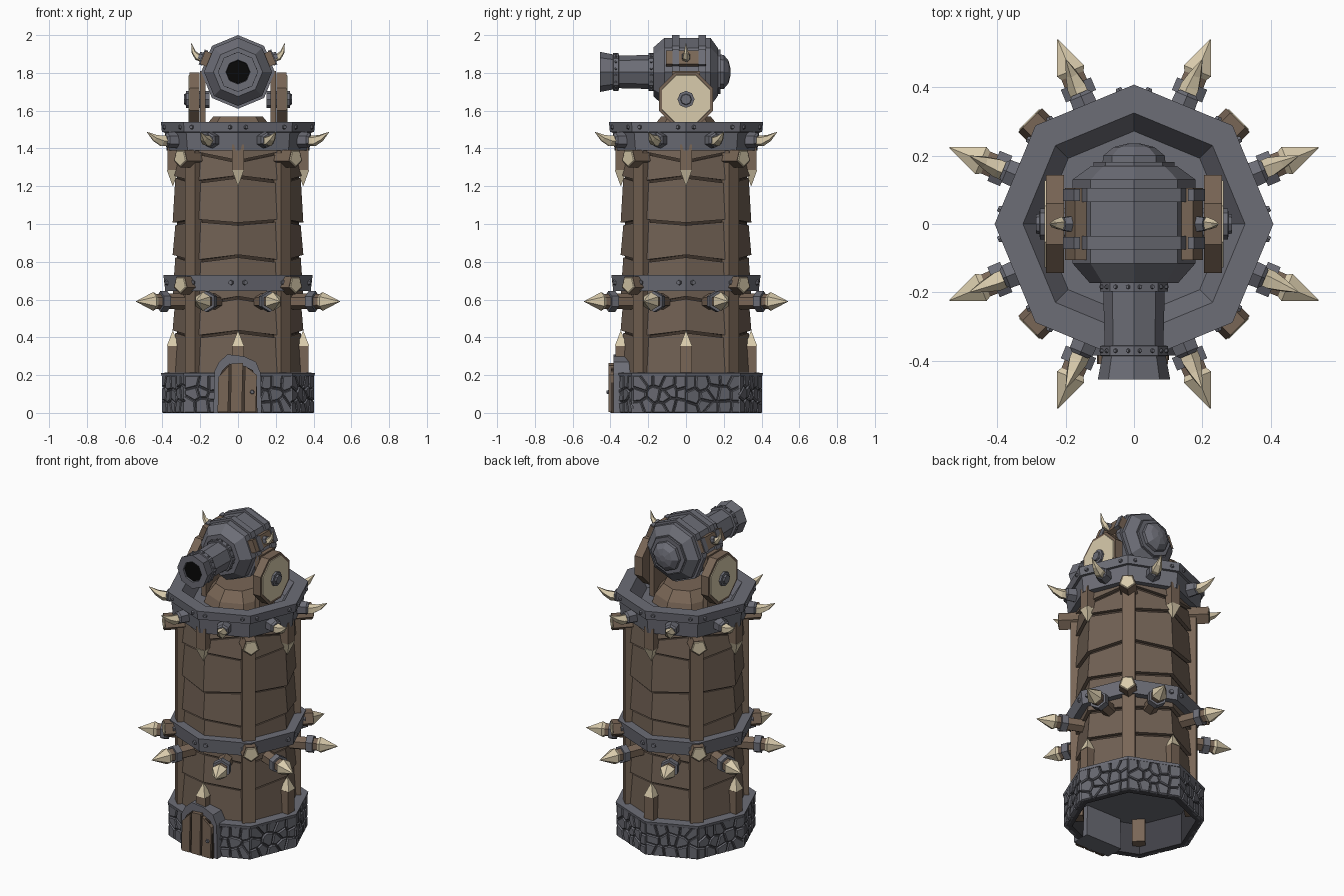
import bpy, bmesh, math, random
from mathutils import Matrix, Vector

if "Cube" in bpy.data.objects:
    bpy.data.objects.remove(bpy.data.objects["Cube"])

random.seed(4)
T, R = Matrix.Translation, Matrix.Rotation
rad, pi = math.radians, math.pi
I = Matrix.Identity(4)
C8 = math.cos(pi / 8)


def colour(name, r, g, b):
    m = bpy.data.materials.new(name)
    lin = [((c / 255 + 0.055) / 1.055) ** 2.4 for c in (r, g, b)]
    m.diffuse_color = (*lin, 1)
    m.use_nodes = True
    m.node_tree.nodes["Principled BSDF"].inputs["Base Color"].default_value = m.diffuse_color
    return m


iron = colour("iron grey", 108, 109, 118)
stone = colour("stone grey", 104, 105, 113)
mortar = colour("dark mortar", 66, 66, 72)
plank = colour("plank brown", 113, 97, 84)
wood = colour("post brown", 121, 102, 86)
seam = colour("dark seam brown", 66, 55, 47)
bone = colour("bone", 217, 203, 172)
black = colour("black", 8, 8, 8)

parts = {}


def add(name, mat, verts, faces, M=I):
    vs, fs, ms = parts.setdefault(name, ([], [], []))
    o = len(vs)
    vs.extend(M @ Vector(v) for v in verts)
    fs.extend([i + o for i in f] for f in faces)
    ms.extend([mat] * len(faces))


def rings(name, mat, loops, M=I, closed=False):
    """Skin between equal-length loops, capped unless closed into a torus."""
    n, k = len(loops[0]), len(loops)
    verts = [p for l in loops for p in l]
    fs = [(a * n + i, a * n + (i + 1) % n, (a + 1) % k * n + (i + 1) % n, (a + 1) % k * n + i)
          for a in range(k if closed else k - 1) for i in range(n)]
    if not closed:
        fs += [list(range(n))[::-1], [(k - 1) * n + i for i in range(n)]]
    add(name, mat, verts, fs, M)


def lathe(name, mat, profile, n=8, M=I, closed=False, rot=0):
    rings(name, mat, [[(r * math.cos(2 * pi * i / n + rot), r * math.sin(2 * pi * i / n + rot), z)
                       for i in range(n)] for r, z in profile], M, closed)


def box(name, mat, size, c, M=I):
    x, y, z = (s / 2 for s in size)
    q = [(-x, -y), (x, -y), (x, y), (-x, y)]
    rings(name, mat, [[(c[0] + a, c[1] + b, c[2] + d) for a, b in q] for d in (-z, z)], M)


def horn(name, mat, pts, M=I, n=5):
    """Bent spike in the xz plane from (x, z, radius) points."""
    loops = []
    for i, (x, z, r) in enumerate(pts):
        a, b = pts[max(i - 1, 0)], pts[min(i + 1, len(pts) - 1)]
        t = Vector((b[0] - a[0], 0, b[1] - a[1])).normalized()
        u, w = Vector((0, 1, 0)), Vector((-t.z, 0, t.x))
        loops.append([Vector((x, 0, z)) + r * (math.cos(2 * pi * j / n) * u + math.sin(2 * pi * j / n) * w)
                      for j in range(n)])
    rings(name, mat, loops, M)


def outward(a, r, z, y=0):
    """Local z points away from the tower at angle a."""
    return R(a, 4, 'Z') @ T((r, y, z)) @ R(pi / 2, 4, 'Y')


def cells(hw, h, nx, nz):
    """Random stone outlines filling a wall rectangle."""
    seeds = [Vector((-hw + (i + .5 + random.uniform(-.35, .35) + .25 * (j % 2)) * 2 * hw / nx,
                     (j + .5 + random.uniform(-.3, .3)) * h / nz)) for i in range(nx) for j in range(nz)]
    for s in seeds:
        poly = [Vector(p) for p in ((-hw, 0), (hw, 0), (hw, h), (-hw, h))]
        for o in seeds:
            if o is s:
                continue
            d = (o - s).normalized()
            lim = (o - s).length / 2 - 0.004
            out = []
            for p, q in zip(poly, poly[1:] + poly[:1]):
                a, b = (p - s).dot(d) - lim, (q - s).dot(d) - lim
                if a <= 0:
                    out.append(p)
                if a * b < 0:
                    out.append(p.lerp(q, a / (a - b)))
            poly = out
            if len(poly) < 3:
                break
        if len(poly) >= 3:
            yield poly


# hollow stone base
lathe("stone_base", mortar, [(.392, 0), (.392, .2), (.355, .2), (.355, 0)], closed=True)
lathe("base_rim", iron, [(.405, .195), (.408, .212), (.30, .215), (.30, .195)])
for k in range(8):
    M = R(pi / 8 + k * pi / 4, 4, 'Z')
    for p in cells(.152, .198, 5, 3):
        m = sum(p, Vector((0, 0))) / len(p)
        loops = [[(d, *(m + (v - m) * s)) for v in p] for d, s in ((.35, 1), (.367, 1), (.374, .88))]
        rings("base_stones", stone, loops, M)

# arched doorway and door
arch = [(-.13, 0), (-.125, .22), (-.10, .27), (-.055, .31), (.03, .30), (.095, .27), (.12, .21), (.125, 0)]
rings("door_frame", iron, [[(x, y, z) for x, z in arch] for y in (-.27, -.385)])
rings("door_backing", seam, [[(x * .82, y, z * .84) for x, z in arch] for y in (-.38, -.398)])
box("door_opening", black, (.2, .1, .004), (0, -.33, .002))
for x0, x1, zl, zr in ((-.108, -.047, .19, .25), (-.04, .026, .26, .265), (.033, .1, .25, .2)):
    q = [(x0, .004), (x1 - .006, .004), (x1, zr), (x0 + .004, zl)]
    rings("door_boards", wood, [[(x, y, z) for x, z in q] for y in (-.385, -.41)])
lathe("door_knob", iron, [(.013, 0), (.009, .012)], 6, T((.075, -.408, .11)) @ R(pi / 2, 4, 'X'))

# tower body: dark core with tilted clapboards
lathe("tower_core", seam, [(.322, .2), (.322, 1.45)])
axis_z = [.2, .43, .61, .83, 1.0, 1.25, 1.33, 1.42]
diag_z = [.2, .40, .57, .80, 1.02, 1.22, 1.38, 1.44]
for k in range(8):
    for j in range(7):
        loops = []
        for e in (k, k + 1):
            z = diag_z if e % 2 else axis_z
            a = e * pi / 4
            loops.append([(r * math.cos(a), r * math.sin(a), h) for r, h in
                          ((.30, z[j] + .007), (.346, z[j] + .007), (.332, z[j + 1] - .007), (.30, z[j + 1] - .007))])
        rings("wall_planks", plank, loops)

# diagonal posts with log ends, short bone-tipped posts on the axes
for k in range(4):
    M = R(pi / 4 + k * pi / 2, 4, 'Z')
    box("corner_posts", wood, (.07, .075, 1.35), (.325, 0, .725), M)
    for z in (.68, 1.35):
        lathe("log_ends", wood, [(.052, 0), (.052, .12)], 5, outward(pi / 4 + k * pi / 2, .31, z))
        lathe("log_end_caps", bone, [(.047, 0), (.042, .004)], 5, outward(pi / 4 + k * pi / 2, .43, z))
    M = R(k * pi / 2, 4, 'Z')
    for z0, z1, z2 in ((.2, .355, .435), (1.42, 1.285, 1.20)):
        box("short_posts", wood, (.055, .065, abs(z1 - z0)), (.345, 0, (z0 + z1) / 2), M)
        lathe("post_tips", bone, [(.045, z1), (.001, z2)], 4, M @ T((.345, 0, 0)), rot=pi / 4)

# iron bands
lathe("middle_band", iron, [(.385, .645), (.395, .73), (.31, .73), (.31, .645)], closed=True)
lathe("top_band", iron, [(.378, 1.39), (.388, 1.485), (.403, 1.487), (.408, 1.54), (.325, 1.54),
                         (.27, 1.455), (.30, 1.39)], closed=True)
lathe("top_floor", iron, [(.30, 1.44), (.30, 1.458)])
lathe("gun_pedestal", wood, [(.20, 1.45), (.18, 1.51), (.13, 1.57)])

# spikes and rivets on every face
for k in range(8):
    a = pi / 8 + k * pi / 4
    M = outward(a, 0, .59)
    lathe("lower_spike_shafts", wood, [(.042, .30), (.04, .485)], 6, M)
    lathe("lower_spike_collars", iron, [(.055, .405), (.055, .445)], 6, M)
    lathe("lower_spike_tips", bone, [(.04, .47), (.05, .485), (.001, .585)], 6, M)
    lathe("upper_spike_sockets", iron, [(.045, .34), (.04, .405), (.03, .415)], 6, outward(a, 0, 1.445))
    horn("upper_spikes", bone, [(.39, 1.44, .03), (.435, 1.44, .03), (.475, 1.455, .019), (.522, 1.487, .001)],
         R(a, 4, 'Z'))
    for y in (-.11, .11):
        lathe("rivets", iron, [(.015, 0), (.012, .012)], 6, outward(a, .389 * C8, .69, y))
        lathe("rivets", iron, [(.013, 0), (.009, .012)], 6, outward(a, .404 * C8, 1.513, y))

# cannon, local z runs towards the muzzle
G = T((0, 0, 1.805)) @ R(pi / 2, 4, 'X')
lathe("cannon_body", iron, [(.125, -.17), (.18, -.13), (.18, .115), (.13, .172)], M=G)
for z in (-.085, .055):
    lathe("cannon_straps", iron, [(.195, z - .02), (.195, z + .02), (.17, z + .02), (.17, z - .02)], M=G, closed=True)
lathe("cannon_rear_flange", iron, [(.118, -.165), (.118, -.182)], M=G)
lathe("cannon_rear_knob", iron, [(.093, -.17), (.09, -.2), (.06, -.225), (.02, -.235)], M=G)
lathe("cannon_barrel", iron, [(.10, .16), (.10, .198), (.09, .198), (.086, .355), (.10, .357), (.10, .385), (.093, .387),
                              (.106, .455), (.064, .455), (.06, .36), (.05, .16)], M=G, closed=True)
lathe("cannon_bore", black, [(.0605, .17), (.062, .445)], M=G)
for i in range(8):
    for z in (.184, .371):
        for s in (-.02, .02):
            lathe("barrel_rivets", iron, [(.007, 0), (.005, .007)], 6,
                  G @ outward(pi / 8 + i * pi / 4, .10 * C8, z, s))

# carriage: mirrored side plates, horns, supports and wheels
for s in (1, -1):
    S = Matrix.Diagonal((s, 1, 1, 1))
    P = S @ T((0, 0, 1.805)) @ R(-pi / 8, 4, 'Y')
    box("cannon_side_plates", wood, (.04, .21, .075), (.183, 0, 0), P)
    for y in (-.055, .085):
        box("side_plate_straps", iron, (.02, .035, .085), (.198, y, 0), P)
    lathe("horn_sockets", iron, [(.026, 0), (.022, .025)], 6, P @ T((.20, 0, 0)) @ R(pi / 2, 4, 'Y'))
    horn("cannon_horns", bone, [(.18, 1.875, .023), (.215, 1.885, .02), (.235, 1.91, .012), (.247, 1.957, .001)], S)
    box("wheel_supports", wood, (.03, .15, .36), (.187, 0, 1.63), S)
    W = S @ T((0, 0, 1.66)) @ R(pi / 2, 4, 'Y')
    lathe("wheels", wood, [(.155, .205), (.155, .258)], 8, W, rot=pi / 8)
    lathe("wheel_faces", bone, [(.14, .255), (.137, .262)], 8, W, rot=pi / 8)
    lathe("wheel_hubs", iron, [(.045, .15), (.045, .275), (.03, .277), (.027, .287)], 8, W)

# turn the collected parts into objects
for name, (vs, fs, ms) in parts.items():
    me = bpy.data.meshes.new(name)
    me.from_pydata(vs, [], fs)
    used = list(dict.fromkeys(ms))
    for m in used:
        me.materials.append(m)
    for p, m in zip(me.polygons, ms):
        p.material_index = used.index(m)
    bm = bmesh.new()
    bm.from_mesh(me)
    bmesh.ops.recalc_face_normals(bm, faces=bm.faces)
    bm.to_mesh(me)
    bm.free()
    bpy.context.collection.objects.link(bpy.data.objects.new(name, me))
